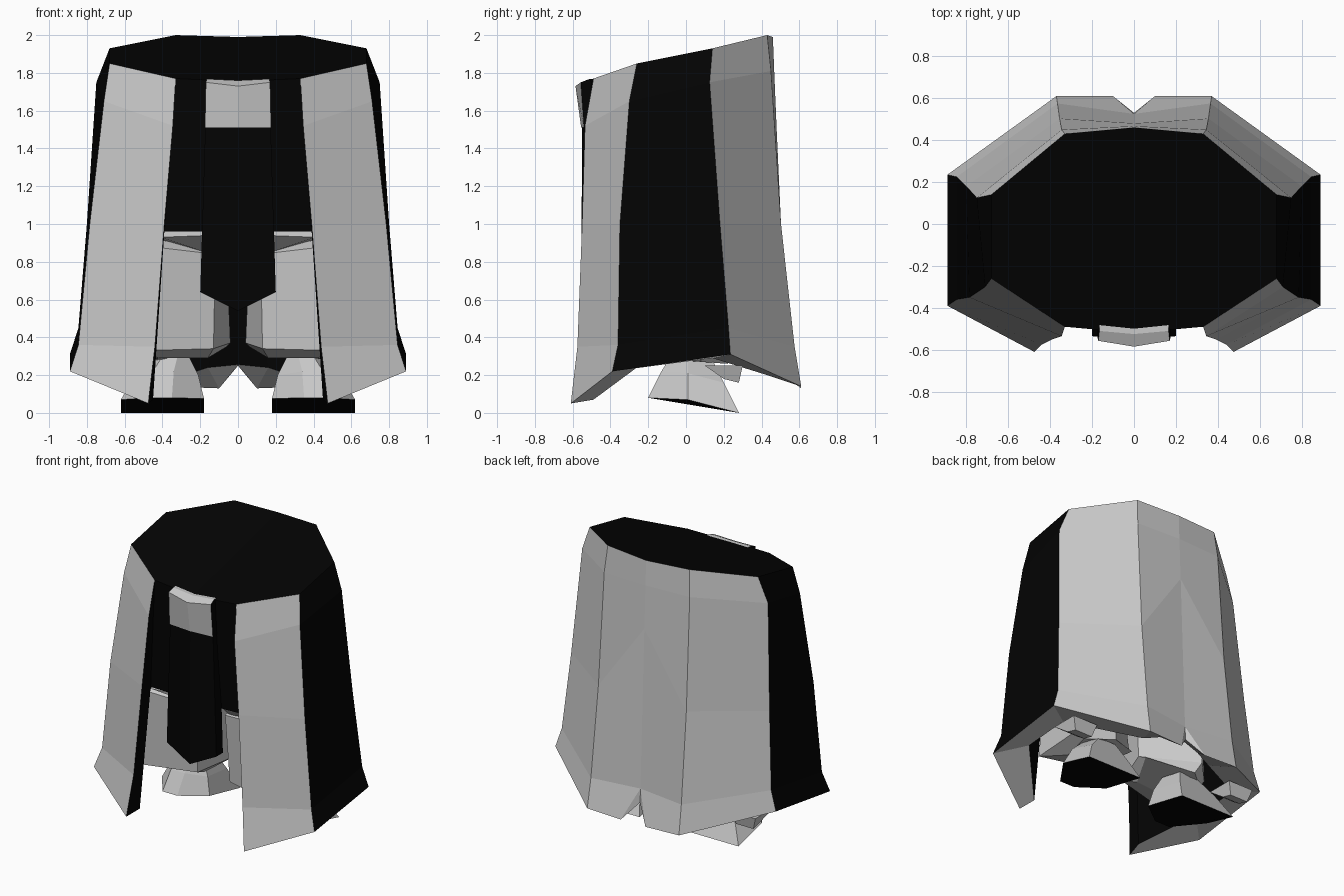
import bpy
import bmesh

cube = bpy.data.objects.get("Cube")
if cube:
    bpy.data.objects.remove(cube, do_unlink=True)


def make_material(name, value):
    mat = bpy.data.materials.new(name)
    colour = (value, value, value, 1.0)
    mat.use_nodes = True
    mat.diffuse_color = colour
    node = next(n for n in mat.node_tree.nodes if n.type == 'BSDF_PRINCIPLED')
    node.inputs["Base Color"].default_value = colour
    return mat


MATERIALS = [make_material("light grey", 0.58), make_material("black", 0.001)]
GREY, BLACK = range(len(MATERIALS))


def build(name, points, faces):
    """Mesh one half from named points, mirror it across x, keep it flat shaded."""
    bm = bmesh.new()
    verts = {key: bm.verts.new(co) for key, co in points.items()}
    for keys, colour in faces:
        face = bm.faces.new([verts[k] for k in keys])
        face.material_index = colour
    everything = bm.verts[:] + bm.edges[:] + bm.faces[:]
    bmesh.ops.mirror(bm, geom=everything, axis='X', merge_dist=0.001)
    bmesh.ops.recalc_face_normals(bm, faces=bm.faces[:])
    mesh = bpy.data.meshes.new(name)
    bm.to_mesh(mesh)
    bm.free()
    for mat in MATERIALS:
        mesh.materials.append(mat)
    obj = bpy.data.objects.new(name, mesh)
    bpy.context.collection.objects.link(obj)
    return obj


def loft(name, rings, bottom=GREY):
    """Closed solid through matching rings, listed from the bottom upwards."""
    count = len(rings[0])
    points = {(r, i): co for r, ring in enumerate(rings) for i, co in enumerate(ring)}
    faces = [([(0, i) for i in range(count)], bottom),
             ([(len(rings) - 1, i) for i in range(count)], GREY)]
    for r in range(len(rings) - 1):
        for i in range(count):
            j = (i + 1) % count
            faces.append(([(r, i), (r, j), (r + 1, j), (r + 1, i)], GREY))
    return build(name, points, faces)


# Skirt: vertical seams from the front opening round to the middle of the back
seams = {
    "A": [(.33, -.49, 1.77), (.345, -.535, 1.52), (.39, -.55, 1), (.44, -.575, .35), (.475, -.61, .05)],
    "B": [(.68, -.26, 1.85), (.71, -.3, 1.65), (.785, -.35, 1), (.845, -.36, .36), (.89, -.39, .22)],
    "C": [(.68, .14, 1.93), (.75, .125, 1.75), (.8, .18, 1), (.845, .225, .45), (.89, .235, .31)],
    "D": [(.33, .43, 2), (.345, .45, 1.81), (.355, .503, 1), (.365, .575, .35), (.37, .61, .14)],
    "E": [(0, .46, 1.99), (0, .467, 1.81), (0, .48, 1.5), (0, .525, .35), (0, .53, .25)],
}
points = {s + str(i): co for s, column in seams.items() for i, co in enumerate(column)}
points["F4"] = (.1, .61, .13)

# Inner edge of the hem, and the top of the lining
hem = [(.45, -.49, .07), (.72, -.22, .27), (.73, .14, .29), (.28, .43, .2), (0, .5, .256)]
lining = [(.39, -.45, .96), (.68, -.3, .96), (.7, .13, .96), (.28, .4, .96), (0, .4, .96)]
for seam, low, high in zip("ABCDE", hem, lining):
    points[seam + "low"] = low
    points[seam + "high"] = high
points["Flow"] = (.16, .46, .24)
points["top front"] = (0, -.52, 1.755)
points["wall base"] = (0, -.47, .96)

faces = []
for left, right in ("AB", "BC", "CD", "DE"):
    colour = BLACK if left == "B" else GREY
    for i in range(4):
        if left == "D" and i == 3:
            continue
        a, b = str(i), str(i + 1)
        faces.append(([left + a, right + a, right + b, left + b], colour))
    if left != "D":
        faces.append(([left + "4", right + "4", right + "low", left + "low"], GREY))
        faces.append(([left + "low", right + "low", right + "high", left + "high"], BLACK))

# Notched back hem
for text, colour in (("D3 E3 F4 D4", GREY), ("E3 E4 F4", GREY),
                     ("D4 F4 Flow Dlow", GREY), ("F4 E4 Elow Flow", GREY),
                     ("Dlow Flow Ehigh Dhigh", BLACK), ("Flow Elow Ehigh", BLACK)):
    faces.append((text.split(), colour))

# Black top, recessed front wall, opening edges and underside of the body
faces.append((["top front"] + [s + "0" for s in "ABCDE"], BLACK))
faces.append((["top front", "A0", "Ahigh", "wall base"], BLACK))
faces.append((["A" + str(i) for i in range(5)] + ["Alow", "Ahigh"], BLACK))
faces.append((["wall base"] + [s + "high" for s in "ABCDE"], BLACK))
build("skirt", points, faces)


def front_panel(name, rows, depth, colour):
    """Ridged hanging panel with black sides: each row is (centre point, edge point)."""
    pts, polys = {}, []
    last = len(rows) - 1
    for r, (centre, edge) in enumerate(rows):
        pts["c", r], pts["e", r] = centre, edge
        pts["cb", r] = (0, depth, centre[2])
        pts["eb", r] = (edge[0], depth, edge[2])
    for r in range(last):
        for p, q, shade in (("c", "e", colour), ("e", "eb", BLACK), ("eb", "cb", BLACK)):
            polys.append(([(p, r), (q, r), (q, r + 1), (p, r + 1)], shade))
    for r in (0, last):
        polys.append(([(k, r) for k in ("c", "e", "eb", "cb")], colour))
    build(name, pts, polys)


# Hanging front flap and the buckle plate above it
front_panel("front_flap", [((0, -.55, 1.52), (.173, -.535, 1.52)),
                           ((0, -.555, .54), (.2, -.535, .64))], -.46, BLACK)
front_panel("buckle_plate", [((0, -.525, 1.76), (.165, -.51, 1.768)),
                             ((0, -.585, 1.73), (.17, -.557, 1.75)),
                             ((0, -.555, 1.51), (.175, -.54, 1.51))], -.48, GREY)

# Legs: hip block, shin block and small tab inside the skirt hem
loft("hips", [
    [(.14, -.3, .84), (.4, -.34, .92), (.44, .1, .9), (.14, .1, .84)],
    [(.14, -.4, .94), (.41, -.42, .93), (.44, .1, .93), (.14, .1, .94)],
    [(.14, -.36, .97), (.41, -.38, .97), (.44, .1, .97), (.14, .1, .97)],
])
loft("shins", [
    [(.16, -.16, .29), (.42, -.18, .29), (.5, .08, .27), (.34, .22, .26), (.06, .05, .35)],
    [(.13, -.28, .34), (.51, -.37, .33), (.54, .08, .33), (.37, .26, .33), (.04, .0, .37)],
    [(.12, -.32, .84), (.46, -.38, .88), (.5, .1, .87), (.32, .26, .87), (.06, -.05, .84)],
    [(.15, -.26, .87), (.44, -.32, .92), (.46, .1, .92), (.3, .22, .92), (.1, -.03, .87)],
])
loft("hem_tabs", [
    [(.6, .2, .18), (.74, .2, .18), (.74, .28, .16), (.6, .28, .16)],
    [(.57, .1, .25), (.77, .1, .25), (.77, .3, .25), (.57, .3, .25)],
])

# Feet with black, tilted soles
loft("feet", [
    [(.35, -.2, .08), (.47, -.2, .08), (.62, .01, .07), (.62, .28, 0), (.18, .28, 0), (.18, -.07, .075)],
    [(.34, -.13, .22), (.45, -.13, .22), (.54, .01, .21), (.53, .2, .16), (.23, .2, .16), (.21, -.05, .2)],
    [(.32, -.08, .3), (.4, -.08, .3), (.44, .01, .3), (.42, .14, .28), (.28, .14, .28), (.26, -.02, .3)],
], bottom=BLACK)
